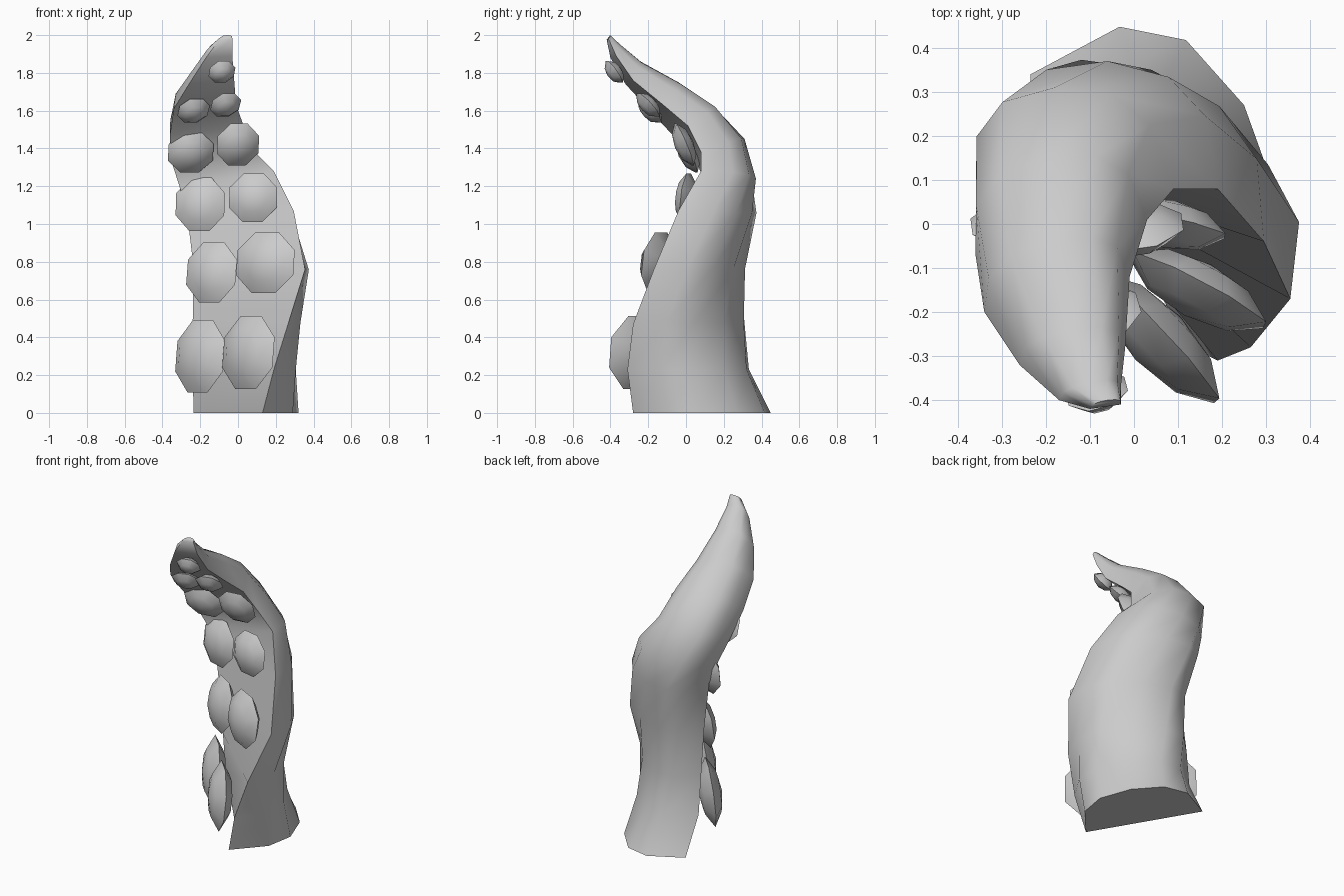
import bpy, bmesh, math
from mathutils import Vector, Matrix
from mathutils.bvhtree import BVHTree

if "Cube" in bpy.data.objects:
    bpy.data.objects.remove(bpy.data.objects["Cube"])

# Tentacle sections: left corner and right corner of the flat face, then back apex
SECTIONS = [
    ((-.235, .34, 0), (.13, -.28, 0), (.25, .27, 0)),
    ((-.24, .215, .23), (.19, -.31, .23), (.21, .20, .23)),
    ((-.24, .19, .47), (.265, -.28, .47), (.17, .20, .48)),
    ((-.235, .15, .77), (.355, -.17, .76), (.15, .25, .76)),
    ((-.27, .15, 1.06), (.295, -.04, 1.07), (.04, .35, 1.06)),
    ((-.31, .11, 1.20), (.19, .08, 1.28), (-.06, .37, 1.24)),
    ((-.355, .05, 1.34), (.09, .08, 1.38), (-.18, .31, 1.45)),
    ((-.36, -.07, 1.47), (.03, .01, 1.52), (-.20, .15, 1.62)),
    ((-.34, -.20, 1.61), (-.01, -.12, 1.63), (-.19, -.04, 1.75)),
    ((-.26, -.32, 1.74), (-.02, -.28, 1.76), (-.14, -.24, 1.86)),
    ((-.17, -.40, 1.88), (-.03, -.37, 1.89), (-.10, -.36, 1.96)),
    ((-.10, -.42, 1.975), (-.03, -.41, 1.98), (-.06, -.40, 2.0)),
]
ARC = 6
ROUND = .74


def finish(bm, name, angle):
    bmesh.ops.recalc_face_normals(bm, faces=bm.faces)
    mesh = bpy.data.meshes.new(name)
    bm.to_mesh(mesh)
    ob = bpy.data.objects.new(name, mesh)
    bpy.context.collection.objects.link(ob)
    bpy.ops.object.select_all(action='DESELECT')
    ob.select_set(True)
    bpy.context.view_layer.objects.active = ob
    bpy.ops.object.shade_smooth_by_angle(angle=math.radians(angle))
    return ob


def d_section(left, right, back):
    """Rounded back running from the right corner to the left corner."""
    l, r, b = Vector(left), Vector(right), Vector(back)
    mid, half = (l + r) / 2, (r - l) / 2
    pts = []
    for i in range(ARC + 1):
        c, s = math.cos(math.pi * i / ARC), math.sin(math.pi * i / ARC)
        c = math.copysign(abs(c) ** .85, c)
        pts.append(mid + half * c + (b - mid) * max(s, 0) ** ROUND)
    return pts


# Body lofted through the sections
bm = bmesh.new()
rings = [[bm.verts.new(p) for p in d_section(*s)] for s in SECTIONS]
n = ARC + 1
for a, b in zip(rings, rings[1:]):
    for i in range(n):
        j = (i + 1) % n
        bm.faces.new((a[i], a[j], b[j], b[i]))
bm.faces.new(rings[0])
bm.faces.new(rings[-1])
bmesh.ops.recalc_face_normals(bm, faces=bm.faces)
tree = BVHTree.FromBMesh(bm)
finish(bm, "tentacle_body", 62)
bm.free()

# Suckers: centre x, y, z, width, height; turned to match the flat face behind
SUCKERS = [
    (-.20, .04, .30, .40, .42), (.055, -.26, .32, .42, .42),
    (-.14, .03, .745, .33, .35), (.145, -.15, .795, .37, .35),
    (-.20, .09, 1.105, .29, .31), (.08, 0, 1.14, .28, .28),
    (-.25, .01, 1.38, .26, .25), (0, -.01, 1.42, .24, .26),
    (-.235, -.19, 1.60, .18, .18), (-.065, -.20, 1.63, .17, .18),
    (-.085, -.38, 1.805, .15, .15),
]
for k, (x, y, z, w, h) in enumerate(SUCKERS):
    # average the face direction over a small span so it follows the curve
    nor = Vector()
    for dz in (-.06, 0, .06):
        hit, f, _, _ = tree.ray_cast(Vector((x, -2, z + dz)), Vector((0, 1, 0)))
        if hit is not None:
            nor += f
    nor.z *= .85
    nor.normalize()
    side = Vector((0, 0, 1)).cross(nor).normalized()
    up = nor.cross(side)
    rot = Matrix((side, up, nor)).transposed().to_4x4()
    size = Matrix.Diagonal((w / 2, h / 2, .025 + w * .11, 1))
    turn = Matrix.Rotation(math.pi / 8, 4, 'Z')
    bm = bmesh.new()
    bmesh.ops.create_uvsphere(bm, u_segments=8, v_segments=4, radius=1)
    for v in bm.verts:  # pinch to a sharp-rimmed lens
        if .1 < abs(v.co.z) < .9:
            v.co.x *= .85
            v.co.y *= .85
    bm.transform(Matrix.Translation((x, y, z)) @ rot @ size @ turn)
    finish(bm, f"sucker_{k + 1}", 60)
    bm.free()
